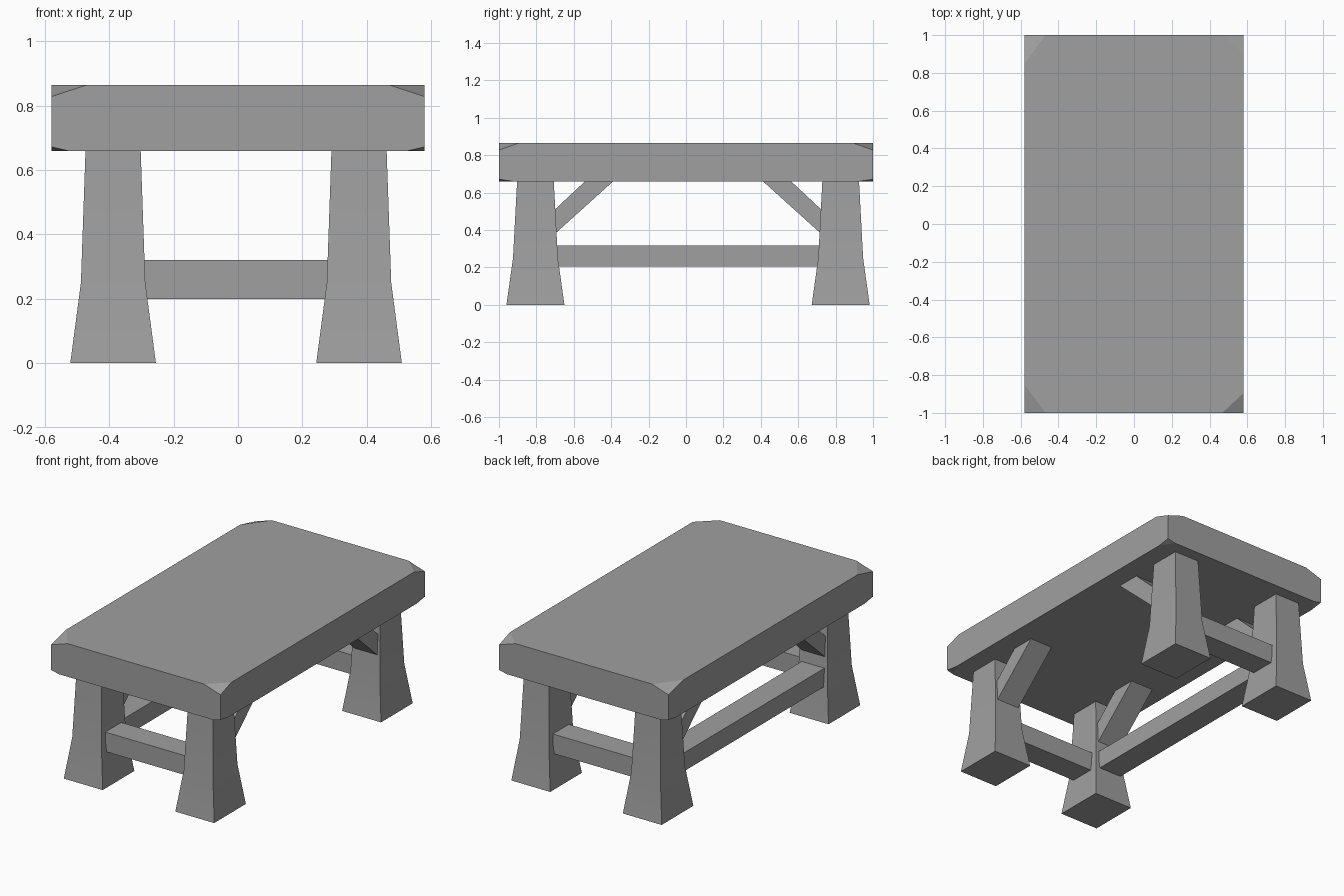
import bpy, bmesh, math
from mathutils import Vector

cube = bpy.data.objects.get("Cube")
if cube:
    bpy.data.objects.remove(cube, do_unlink=True)

# Single stone-grey material
GREY = (0.35, 0.35, 0.35, 1)
grey = bpy.data.materials.new("grey_wood")
grey.use_nodes = True
grey.diffuse_color = GREY
bsdf = next(n for n in grey.node_tree.nodes if n.type == 'BSDF_PRINCIPLED')
bsdf.inputs["Base Color"].default_value = GREY

# The underframe sits slightly off the centre of the top
CX, CY = -0.006, 0.011
LEG_X, LEG_Y = 0.382, 0.816
TOP_Z, UNDER_Z = 0.865, 0.66
BAR = 0.078  # half thickness of bars and braces


def finish(name, bm):
    bmesh.ops.recalc_face_normals(bm, faces=bm.faces)
    mesh = bpy.data.meshes.new(name)
    bm.to_mesh(mesh)
    bm.free()
    mesh.materials.append(grey)
    obj = bpy.data.objects.new(name, mesh)
    bpy.context.collection.objects.link(obj)
    return obj


def box_mesh(lo, hi):
    bm = bmesh.new()
    bmesh.ops.create_cube(bm, size=1)
    for v in bm.verts:
        v.co = [l + (c + 0.5) * (h - l) for l, h, c in zip(lo, hi, v.co)]
    return bm


def cut_corner(bm, corner, reach):
    """Slice one corner off along the plane through three edge points."""
    normal = Vector([math.copysign(1, s) / r for s, r in
                     zip((corner.x, corner.y, corner.z - 0.76), reach)])
    point = corner - Vector((math.copysign(reach[0], corner.x), 0, 0))
    bmesh.ops.bisect_plane(bm, geom=bm.verts[:] + bm.edges[:] + bm.faces[:],
                           plane_co=point, plane_no=normal, clear_outer=True)
    bmesh.ops.holes_fill(bm, edges=[e for e in bm.edges if e.is_boundary], sides=0)


def leg(name, x, y):
    """Square post that flares toward the foot."""
    bm = bmesh.new()
    rings = []
    for z, hx, hy in ((0, 0.133, 0.155), (0.25, 0.1, 0.12), (0.68, 0.085, 0.097)):
        rings.append([bm.verts.new((x + sx * hx, y + sy * hy, z))
                      for sx, sy in ((-1, -1), (1, -1), (1, 1), (-1, 1))])
    for a, b in zip(rings, rings[1:]):
        for i in range(4):
            j = (i + 1) % 4
            bm.faces.new((a[i], a[j], b[j], b[i]))
    bm.faces.new(rings[0])
    bm.faces.new(rings[-1])
    obj = finish(name, bm)
    bpy.ops.object.select_all(action='DESELECT')
    obj.select_set(True)
    bpy.context.view_layer.objects.active = obj
    bpy.ops.object.shade_smooth_by_angle(angle=math.radians(30))


def brace(name, x, side):
    """Slanted brace from a leg up to the underside of the top."""
    profile = ((0.79, 0.309), (0.358, 0.699), (0.51, 0.699), (0.79, 0.437))
    bm = bmesh.new()
    face = bm.faces.new([bm.verts.new((x - BAR, CY + side * y, z)) for y, z in profile])
    out = bmesh.ops.extrude_face_region(bm, geom=[face])
    moved = [g for g in out["geom"] if isinstance(g, bmesh.types.BMVert)]
    bmesh.ops.translate(bm, verts=moved, vec=(2 * BAR, 0, 0))
    finish(name, bm)


# Table top with its eight corners cut off
top = box_mesh((-0.58, -1, UNDER_Z), (0.58, 1, TOP_Z))
for sx in (-1, 1):
    for sy in (-1, 1):
        reach_y = 0.15 if sx < 0 else 0.105
        cut_corner(top, Vector((sx * 0.58, sy, TOP_Z)), (0.112, reach_y, 0.037))
        cut_corner(top, Vector((sx * 0.58, sy, UNDER_Z)), (0.052, 0.08, 0.012))
finish("table_top", top)

# Legs and braces
for sy, end in ((-1, "front"), (1, "back")):
    for sx, hand in ((-1, "right"), (1, "left")):
        x = CX + sx * LEG_X
        leg(f"{end}_{hand}_leg", x, CY + sy * LEG_Y)
        brace(f"{end}_{hand}_brace", x, sy)
    # Stretcher across this end
    y = CY + sy * LEG_Y
    finish(f"{end}_stretcher", box_mesh((CX - LEG_X, y - BAR, 0.2),
                                        (CX + LEG_X, y + BAR, 0.32)))

# Long stretcher along one side only
x = CX - LEG_X
finish("side_stretcher", box_mesh((x - BAR, CY - LEG_Y, 0.204),
                                  (x + BAR, CY + LEG_Y, 0.318)))
